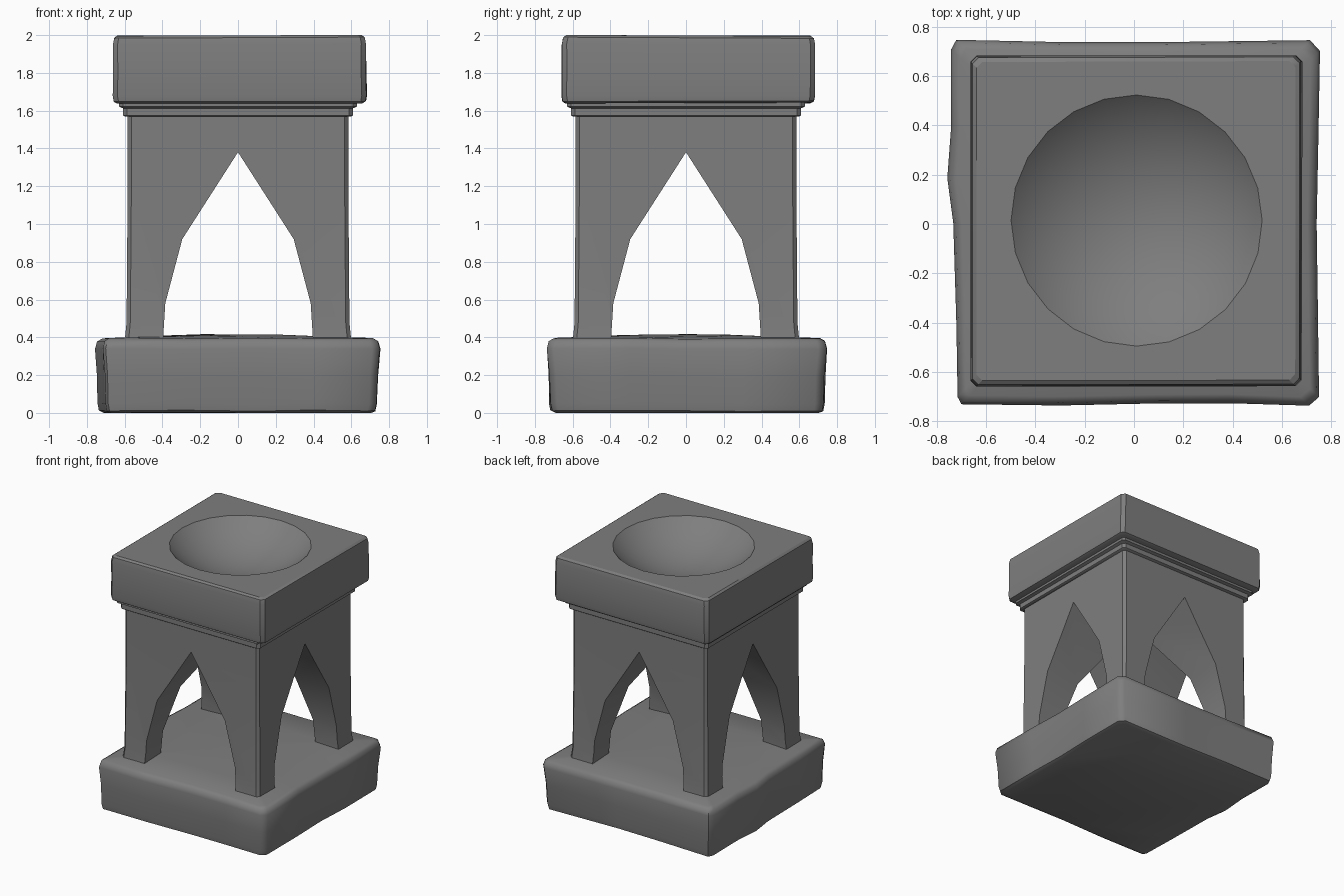
import bpy, bmesh, math
from mathutils import Vector, noise

if "Cube" in bpy.data.objects:
    bpy.data.objects.remove(bpy.data.objects["Cube"], do_unlink=True)

stone = bpy.data.materials.new("grey_stone")
stone.use_nodes = True
stone.diffuse_color = (0.21, 0.21, 0.21, 1)
stone.node_tree.nodes["Principled BSDF"].inputs["Base Color"].default_value = stone.diffuse_color


def add_mesh(name, bm):
    bmesh.ops.recalc_face_normals(bm, faces=bm.faces)
    mesh = bpy.data.meshes.new(name)
    bm.to_mesh(mesh)
    bm.free()
    mesh.materials.append(stone)
    obj = bpy.data.objects.new(name, mesh)
    bpy.context.collection.objects.link(obj)
    return obj


def loft(name, outline, levels, wobble=0.0):
    """Stack scaled copies of an outline; levels are (scale, height)."""
    bm = bmesh.new()
    rings = []
    for scale, z in levels:
        ring = []
        for x, y in outline:
            p = Vector((x * scale, y * scale, z))
            p += noise.noise_vector(p * 3) * wobble
            ring.append(bm.verts.new((p.x, p.y, max(p.z, 0))))
        rings.append(ring)
    for low, high in zip(rings, rings[1:]):
        for i in range(len(low)):
            j = (i + 1) % len(low)
            bm.faces.new((low[i], low[j], high[j], high[i]))
    bm.faces.new(rings[0])
    bm.faces.new(rings[-1])
    return add_mesh(name, bm)


def chamfered_square(half, cut, dx=0.0, dy=0.0):
    e = half - cut
    pts = [(-e, -half), (e, -half), (half, -e), (half, e),
           (e, half), (-e, half), (-half, e), (-half, -e)]
    return [(x + dx, y + dy) for x, y in pts]


def activate(obj):
    bpy.ops.object.select_all(action='DESELECT')
    obj.select_set(True)
    bpy.context.view_layer.objects.active = obj


def carve(obj, cutter):
    mod = obj.modifiers.new("carve", 'BOOLEAN')
    mod.operation = 'DIFFERENCE'
    mod.solver = 'EXACT'
    mod.object = cutter
    activate(obj)
    bpy.ops.object.modifier_apply(modifier=mod.name)
    bpy.data.objects.remove(cutter, do_unlink=True)


def smooth(obj, degrees):
    activate(obj)
    bpy.ops.object.shade_smooth_by_angle(angle=math.radians(degrees))


# Worn plinth with a slightly domed top
plinth_outline = [
    (-.70, -.73), (-.3, -.74), (.1, -.725), (.4, -.73), (.71, -.735),
    (.75, -.70), (.745, -.3), (.74, 0), (.75, .3), (.75, .70),
    (.71, .745), (.1, .735), (-.3, .74), (-.72, .75),
    (-.74, .71), (-.74, .4), (-.76, .18), (-.735, 0), (-.72, -.4), (-.715, -.7)]
plinth = loft("plinth", plinth_outline,
              [(.94, 0), (.97, .012), (.98, .05), (.985, .2), (1, .34),
               (.985, .38), (.95, .395), (.6, .405), (.25, .415)], 0.008)
smooth(plinth, 50)

# Four-legged body opened by two crossing pointed arches
body = loft("arched_legs", chamfered_square(.59, .02),
            [(1.02, .36), (1.0, .48), (.99, 1.2), (.99, 1.6)])
half_arch = [(.40, .3), (.395, .42), (.385, .58), (.295, .92)]
arch = half_arch + [(0, 1.38)] + [(-x, z) for x, z in reversed(half_arch)]
for along_x in (False, True):
    bm = bmesh.new()
    ends = []
    for d in (-1, 1):
        ends.append([bm.verts.new((d, a, z) if along_x else (a, d, z)) for a, z in arch])
    for i in range(len(arch)):
        j = (i + 1) % len(arch)
        bm.faces.new((ends[0][i], ends[0][j], ends[1][j], ends[1][i]))
    for end in ends:
        bm.faces.new(end)
    carve(body, add_mesh("arch_cutter", bm))
smooth(body, 30)

# Stepped moulding under the cap
collar = loft("collar", chamfered_square(.63, .02),
              [(.955, 1.57), (.965, 1.575), (.965, 1.612), (1, 1.622), (1, 1.66)])
smooth(collar, 30)

# Cap slab with a round hollow
cap_outline = chamfered_square(.67, .025, .008, .012)
cap = loft("cap", cap_outline,
           [(.97, 1.64), (.995, 1.65), (1.003, 1.68), (1, 1.8), (1, 1.95),
            (.99, 1.985), (.965, 1.997)], 0.006)
rim, depth = .51, .2
radius = (rim ** 2 + depth ** 2) / (2 * depth)
bm = bmesh.new()
bmesh.ops.create_uvsphere(bm, u_segments=24, v_segments=48, radius=radius)
bmesh.ops.translate(bm, verts=bm.verts, vec=(.01, .015, 1.997 - depth + radius))
carve(cap, add_mesh("bowl_cutter", bm))
smooth(cap, 25)
